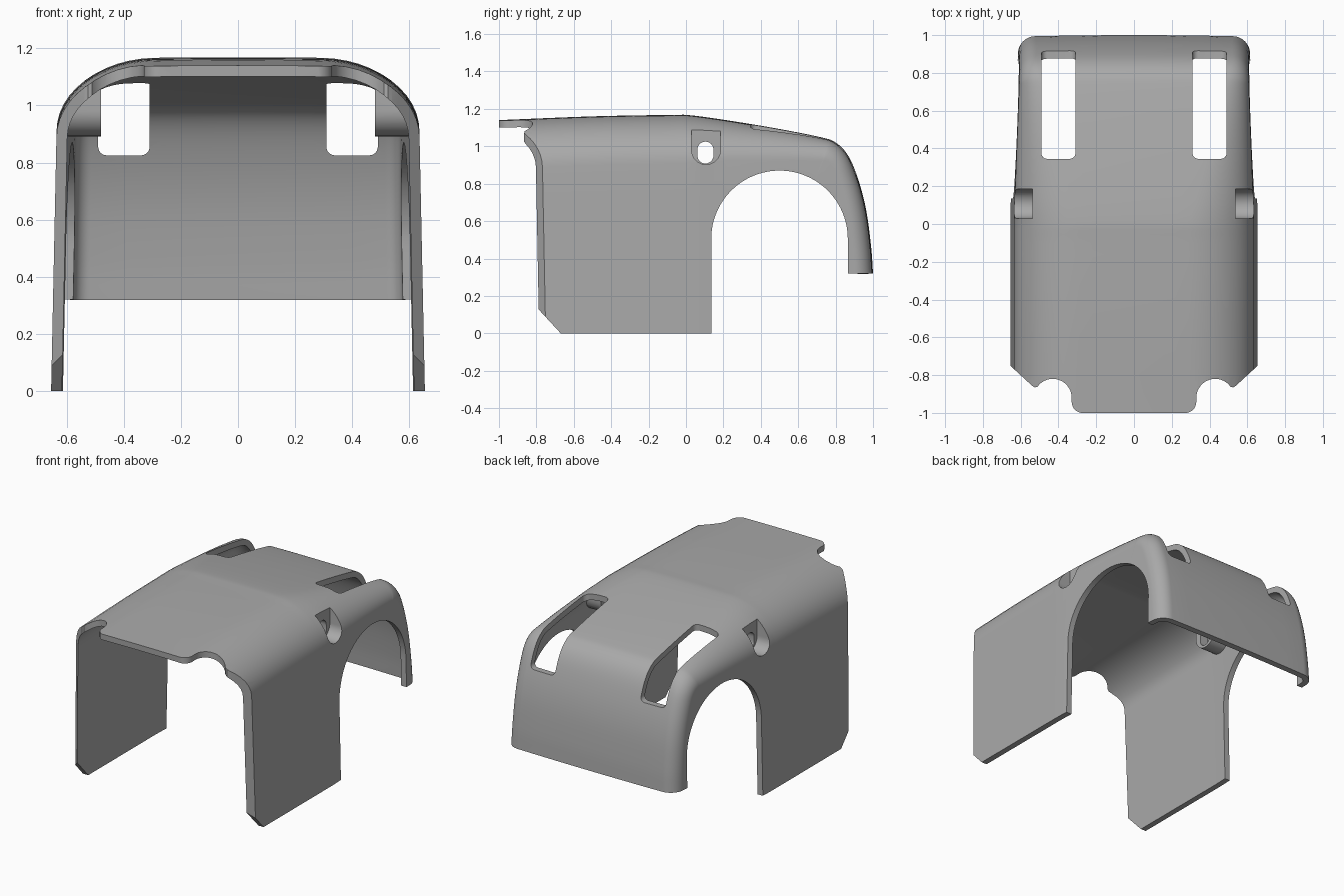
import bpy, bmesh, math
from mathutils import Vector

if "Cube" in bpy.data.objects:
    bpy.data.objects.remove(bpy.data.objects["Cube"], do_unlink=True)

grey = bpy.data.materials.new("plain grey")
grey.use_nodes = True
grey.diffuse_color = (0.4, 0.4, 0.4, 1)
grey.node_tree.nodes["Principled BSDF"].inputs["Base Color"].default_value = (0.4, 0.4, 0.4, 1)


def make_object(name, bm):
    mesh = bpy.data.meshes.new(name)
    bm.to_mesh(mesh)
    bm.free()
    mesh.materials.append(grey)
    obj = bpy.data.objects.new(name, mesh)
    bpy.context.collection.objects.link(obj)
    return obj


def prism(name, points, axis, lo, hi, side=1):
    """Extrude a 2D outline along an axis; side = -1 mirrors it in x."""
    bm = bmesh.new()
    place = {"x": lambda p, t: (t, p[0], p[1]),
             "y": lambda p, t: (p[0], t, p[1]),
             "z": lambda p, t: (p[0], p[1], t)}[axis]
    rings = []
    for t in (lo, hi):
        ring = []
        for p in points:
            x, y, z = place(p, t)
            ring.append(bm.verts.new((x * side, y, z)))
        rings.append(ring)
        bm.faces.new(ring)
    for i in range(len(points)):
        j = (i + 1) % len(points)
        bm.faces.new((rings[0][i], rings[0][j], rings[1][j], rings[1][i]))
    bmesh.ops.recalc_face_normals(bm, faces=bm.faces)
    return make_object(name, bm)


def arc(cx, cy, r, a0, a1, n):
    return [(cx + r * math.cos(math.radians(a0 + (a1 - a0) * i / n)),
             cy + r * math.sin(math.radians(a0 + (a1 - a0) * i / n))) for i in range(n + 1)]


def apply(obj, mod):
    bpy.context.view_layer.objects.active = obj
    bpy.ops.object.modifier_apply(modifier=mod.name)


def boolean(obj, tool, operation):
    mod = obj.modifiers.new("boolean", "BOOLEAN")
    mod.object, mod.operation, mod.solver = tool, operation, "EXACT"
    apply(obj, mod)
    bpy.data.objects.remove(tool, do_unlink=True)


def smooth_path(points, steps):
    """Catmull-Rom curve through 2D points."""
    pts = [Vector(p) for p in points]
    pts = [2 * pts[0] - pts[1]] + pts + [2 * pts[-1] - pts[-2]]
    out = []
    for a, b, c, d in zip(pts, pts[1:], pts[2:], pts[3:]):
        for k in range(steps):
            t = k / steps
            out.append(0.5 * (2 * b + (c - a) * t + (2 * a - 5 * b + 4 * c - d) * t ** 2
                              + (3 * b - a - 3 * c + d) * t ** 3))
    return out + [pts[-2]]


def half_width(y, z):
    return 0.655 - 0.021 * z - 0.034 * max(0, min(1, (y - 0.05) / 0.85))


# Body skin: rounded section swept along the roof and down the back
spine = smooth_path([(-1, 1.14), (-0.5, 1.16), (-0.1, 1.167), (0.05, 1.163), (0.4, 1.11),
                     (0.7, 1.053), (0.8, 1.02), (0.87, 0.945), (0.925, 0.81),
                     (0.965, 0.65), (0.99, 0.46), (1.0, 0.32)], 5)
first_rear = next(i for i, p in enumerate(spine) if p.x > 0.3)
bm = bmesh.new()
rows = []
for i, p in enumerate(spine):
    tangent = (spine[min(i + 1, len(spine) - 1)] - spine[max(i - 1, 0)]).normalized()
    inward = Vector((tangent.y, -tangent.x))
    if i == 0:
        inward = Vector((0, -1))
    if i == len(spine) - 1:
        inward = Vector((-1, 0))
    back = max(0, min(1, p.x / 0.88))
    rx, rd = 0.345 - 0.255 * back, 0.255 - 0.165 * back
    end = p + inward * (rd + 0.008)
    w = half_width(end.x, end.y)
    section = [((w - rx) * k / 4, 0) for k in range(5)]
    section += [(w - rx + rx * math.sin(a), rd * (1 - math.cos(a)))
                for a in (math.pi / 2 * k / 12 for k in range(1, 13))]
    half = []
    for x, d in section:
        q = p + inward * (d + 0.008 * (x / w) ** 2)
        half.append((x, q.x, q.y))
    # Side wall below the rounded shoulder
    s = max(0, (i - first_rear + 1) / (len(spine) - first_rear))
    foot = Vector((0.3 + 0.3 * s, 0.32 * s)) if s else Vector((end.x, 0))
    for k in range(1, 6):
        q = end.lerp(foot, k / 5)
        half.append((half_width(q.x, q.y), q.x, q.y))
    full = [(-x, y, z) for x, y, z in reversed(half[1:])] + half
    rows.append([bm.verts.new(v) for v in full])
for r0, r1 in zip(rows, rows[1:]):
    for j in range(len(r0) - 1):
        bm.faces.new((r0[j], r0[j + 1], r1[j + 1], r1[j]))
body = make_object("body_shell", bm)
solid = body.modifiers.new("thickness", "SOLIDIFY")
solid.thickness, solid.offset, solid.use_even_offset = 0.038, -1, True
apply(body, solid)

# Wheel arches and lower front chamfer
arch = arc(0.5, 0.505, 0.365, 0, 180, 48) + [(0.135, -0.2), (0.865, -0.2)]
boolean(body, prism("arch_cutter", arch, "x", -1, 1), "DIFFERENCE")
chamfer = [(-0.62, -0.054), (-0.9, 0.249), (-0.9, -0.054)]
boolean(body, prism("chamfer_cutter", chamfer, "x", -1, 1), "DIFFERENCE")

front = ([(0.9, -0.525), (0.54, -0.856), (0.526, -0.865)] + arc(0.43, -0.92, 0.1, 35, 180, 20)
         + arc(0.27, -0.941, 0.06, 0, -90, 8) + [(0.27, -1.2), (0.9, -1.2)])
pocket = arc(0.107, 0.98, 0.077, 180, 360, 20) + [(0.184, 1.092), (0.03, 1.098)]
housing_side = arc(0.107, 0.98, 0.088, 180, 360, 20) + [(0.195, 1.2), (0.019, 1.2)]
housing_front = [(0.48, 0.85), (0.62, 0.85), (0.615, 0.93), (0.58, 1.0), (0.54, 1.045), (0.48, 1.085)]
oval = arc(0.104, 0.951, 0.043, 180, 360, 12) + arc(0.104, 0.982, 0.043, 0, 180, 12)

for side in (1, -1):
    # Side pocket housing joined to the inside of the shell
    housing = prism("pocket_housing", housing_side, "x", 0.48, 0.7, side)
    boolean(housing, prism("housing_limit", housing_front, "y", -0.1, 0.4, side), "INTERSECT")
    boolean(body, housing, "UNION")
    boolean(body, prism("pocket_cutter", pocket, "x", 0.537, 0.8, side), "DIFFERENCE")
    boolean(body, prism("oval_cutter", oval, "x", 0.4, 0.8, side), "DIFFERENCE")
    # Scalloped front corner
    boolean(body, prism("front_cutter", front, "z", -0.2, 1.4, side), "DIFFERENCE")
    # Rear window slot with rounded corners
    corners = [(0.31, 0.825), (0.49, 0.825), (0.49, 1.4), (0.31, 1.4)]
    slot = prism("slot_cutter", corners, "y", 0.345, 1.3, side)
    bm = bmesh.new()
    bm.from_mesh(slot.data)
    round_edges = [e for e in bm.edges
                   if all(v.co.z < 1 for v in e.verts) and abs(e.verts[0].co.y - e.verts[1].co.y) > 0.5
                   or all(v.co.y < 0.5 for v in e.verts) and abs(e.verts[0].co.z - e.verts[1].co.z) > 0.3]
    bmesh.ops.bevel(bm, geom=round_edges, offset=0.03, segments=6, profile=0.5, affect="EDGES")
    bm.to_mesh(slot.data)
    bm.free()
    boolean(body, slot, "DIFFERENCE")

bpy.ops.object.select_all(action="DESELECT")
body.select_set(True)
bpy.context.view_layer.objects.active = body
bpy.ops.object.shade_smooth_by_angle(angle=math.radians(30))
